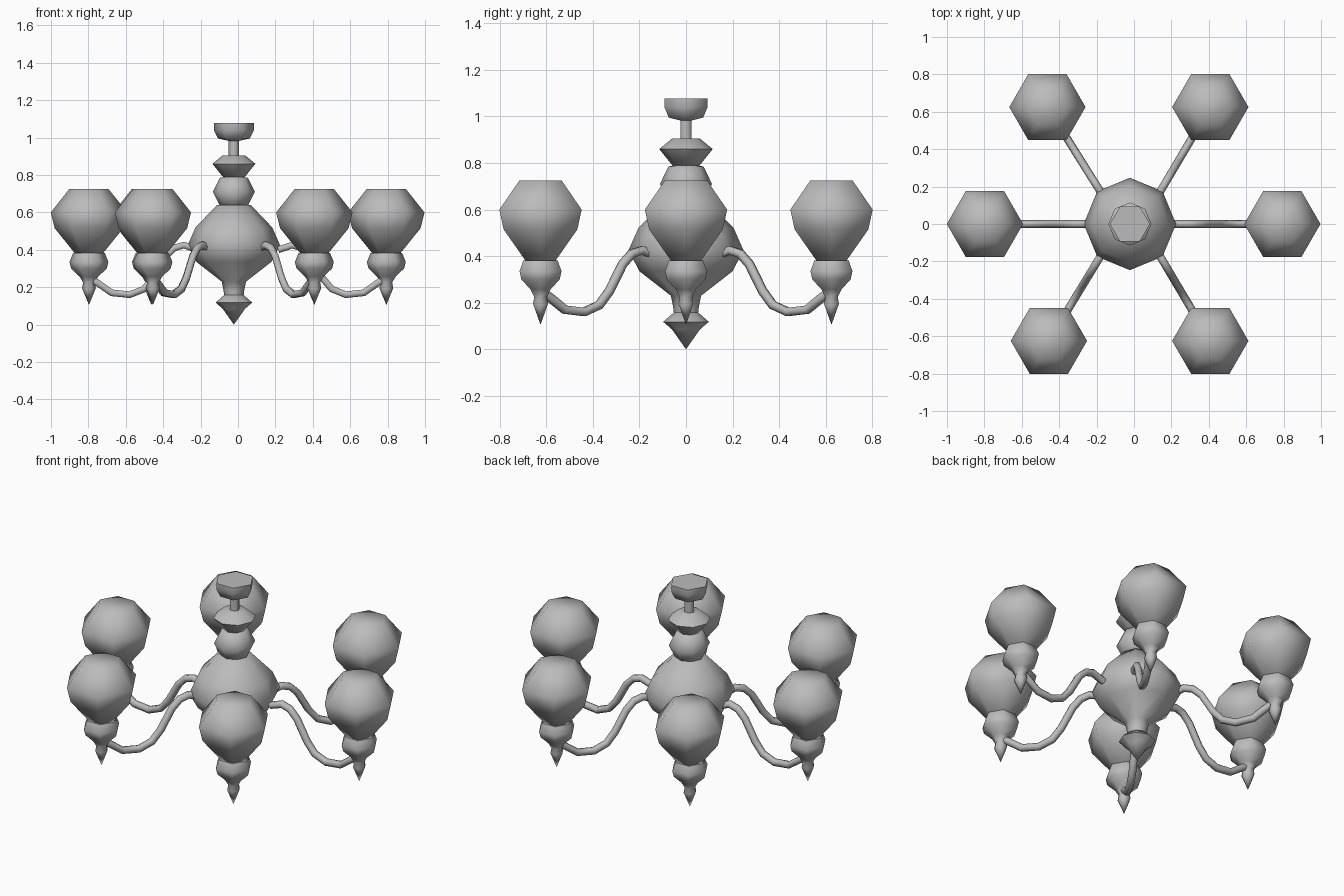
import bpy, bmesh
from math import cos, sin, tau, radians
from mathutils import Vector

cube = bpy.data.objects.get("Cube")
if cube:
    bpy.data.objects.remove(cube)

GREY = (0.5, 0.5, 0.5, 1)
mat = bpy.data.materials.new("plain grey")
mat.use_nodes = True
mat.diffuse_color = GREY
mat.node_tree.nodes["Principled BSDF"].inputs["Base Color"].default_value = GREY


def finish(ob):
    """Apply the colour and smooth all but the hard edges."""
    ob.data.materials.clear()
    ob.data.materials.append(mat)
    bpy.ops.object.select_all(action='DESELECT')
    ob.select_set(True)
    bpy.context.view_layer.objects.active = ob
    bpy.ops.object.shade_smooth_by_angle(angle=radians(68))


def lathe(name, profile, sides, centre):
    """Turn (radius, height) points around a vertical axis, listed bottom to top."""
    bm = bmesh.new()
    rings = []
    for r, z in profile:
        if r == 0:
            rings.append([bm.verts.new((0, 0, z))] * sides)
        else:
            rings.append([bm.verts.new((r * cos(tau * i / sides), r * sin(tau * i / sides), z))
                          for i in range(sides)])
    for low, high in zip(rings, rings[1:]):
        for i in range(sides):
            j = (i + 1) % sides
            bm.faces.new(dict.fromkeys((low[i], low[j], high[j], high[i])))
    for ring in (rings[0], rings[-1]):
        if len(set(ring)) > 2:
            bm.faces.new(ring)
    bmesh.ops.recalc_face_normals(bm, faces=bm.faces)
    mesh = bpy.data.meshes.new(name)
    bm.to_mesh(mesh)
    bm.free()
    ob = bpy.data.objects.new(name, mesh)
    bpy.context.collection.objects.link(ob)
    ob.location = (*centre, 0)
    finish(ob)


def arm(name, start, end):
    """Sweep a six-sided tube along an S-shaped path from body to lamp."""
    path = [(-.15, .40), (0, .425), (.1, .41), (.19, .365), (.32, .25),
            (.42, .19), (.57, .16), (.76, .17), (.9, .22), (1, .25)]
    curve = bpy.data.curves.new(name, 'CURVE')
    curve.dimensions = '3D'
    curve.bevel_depth = .021
    curve.bevel_resolution = 1
    curve.use_fill_caps = True
    spline = curve.splines.new('POLY')
    spline.points.add(len(path) - 1)
    for point, (t, z) in zip(spline.points, path):
        x, y = Vector(start).lerp(Vector(end), t)
        point.co = (x, y, z, 1)
    ob = bpy.data.objects.new(name, curve)
    bpy.context.collection.objects.link(ob)
    bpy.ops.object.select_all(action='DESELECT')
    ob.select_set(True)
    bpy.context.view_layer.objects.active = ob
    bpy.ops.object.convert(target='MESH')
    finish(bpy.context.view_layer.objects.active)


# Central column
AXIS = (-.022, 0)
lathe("bottom_finial", [(0, 0), (.06, .085), (.098, .118), (.05, .16)], 8, AXIS)
lathe("body", [(.05, .14), (.055, .18), (.065, .23), (.2, .335), (.247, .425),
               (.205, .52), (.09, .64)], 8, AXIS)
lathe("neck_bulb", [(.07, .625), (.112, .71), (.075, .785), (.05, .79)], 8, AXIS)
lathe("neck_disc", [(.055, .785), (.115, .86), (.06, .905)], 8, AXIS)
lathe("stem", [(.028, .89), (.028, 1.0)], 6, AXIS)
lathe("ceiling_canopy", [(.03, .983), (.085, .995), (.107, 1.04), (.107, 1.077)], 6, AXIS)

# Lamps and arms: name, arm start, lamp centre
LAMPS = [
    ("left", (.29, 0), (.793, 0)),
    ("right", (-.29, 0), (-.797, 0)),
    ("front_left", (.15, -.19), (.408, -.625)),
    ("back_left", (.15, .19), (.408, .625)),
    ("front_right", (-.19, -.19), (-.455, -.625)),
    ("back_right", (-.19, .19), (-.463, .625)),
]
for side, start, centre in LAMPS:
    lathe(side + "_shade", [(.07, .375), (.183, .515), (.204, .6), (.105, .725)], 6, centre)
    lathe(side + "_cup", [(0, .105), (.037, .195), (.031, .225), (.05, .257), (.095, .3),
                          (.104, .335), (.085, .382)], 6, centre)
    arm(side + "_arm", start, centre)
